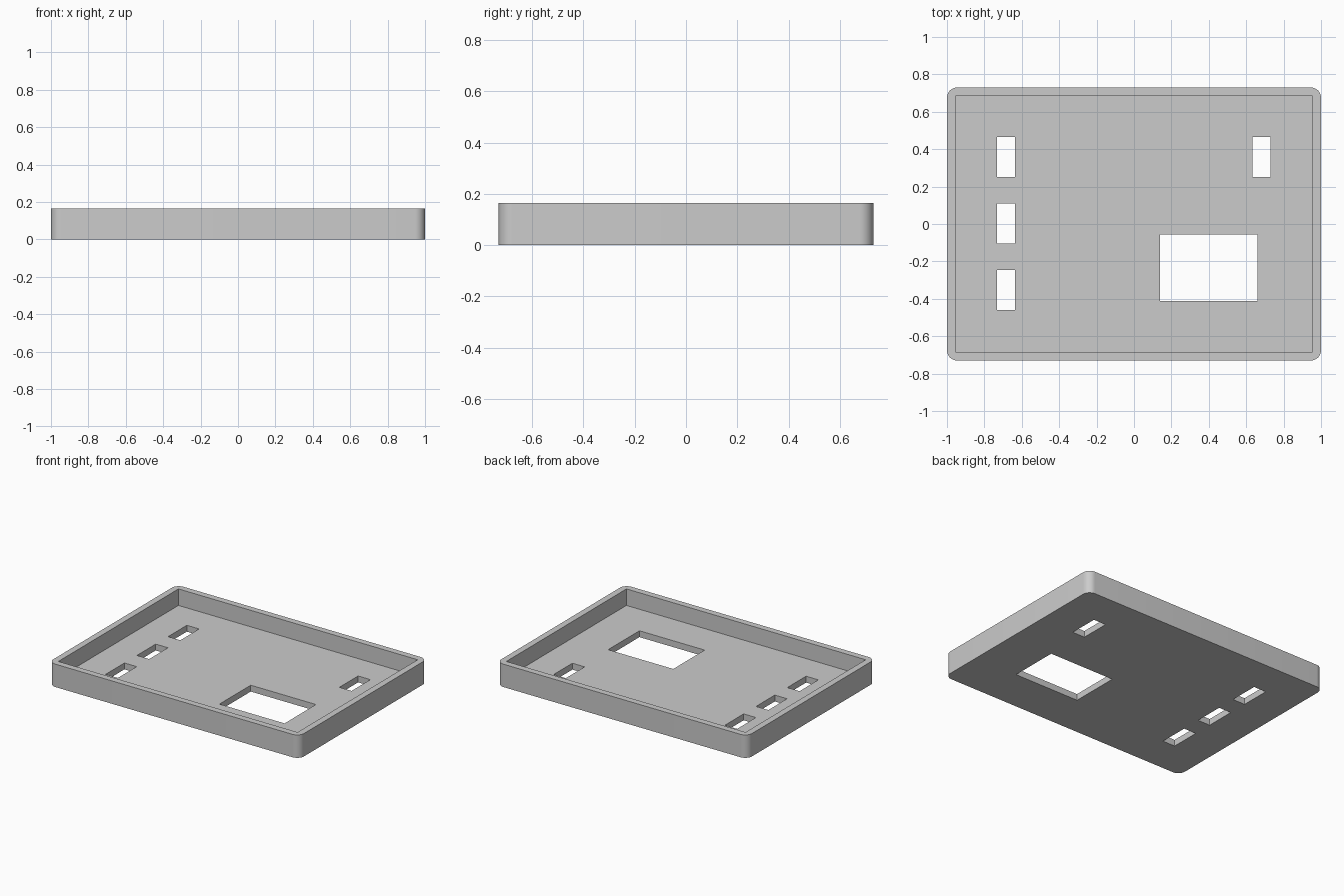
import bpy
import bmesh
import math
from mathutils import Matrix, Vector

if "Cube" in bpy.data.objects:
    bpy.data.objects.remove(bpy.data.objects["Cube"], do_unlink=True)

WIDTH, DEPTH, HEIGHT = 2.0, 1.46, 0.165
WALL, FLOOR, CORNER = 0.046, 0.046, 0.055

grey = bpy.data.materials.new("light grey plastic")
grey.use_nodes = True
colour = (0.6, 0.6, 0.6, 1.0)
grey.diffuse_color = colour
grey.node_tree.nodes["Principled BSDF"].inputs["Base Color"].default_value = colour


def box(name, low, high, corner=0.0):
    """Box between two opposite corners, with optional rounded upright edges."""
    low, high = Vector(low), Vector(high)
    bm = bmesh.new()
    place = Matrix.Translation((low + high) / 2) @ Matrix.Diagonal((*(high - low), 1))
    bmesh.ops.create_cube(bm, size=1, matrix=place)
    if corner:
        upright = [e for e in bm.edges
                   if abs(e.verts[0].co.z - e.verts[1].co.z) > 0.01]
        bmesh.ops.bevel(bm, geom=upright, offset=corner, segments=10,
                        profile=0.5, affect='EDGES')
    mesh = bpy.data.meshes.new(name)
    bm.to_mesh(mesh)
    bm.free()
    mesh.materials.append(grey)
    obj = bpy.data.objects.new(name, mesh)
    bpy.context.collection.objects.link(obj)
    return obj


def cut(target, low, high):
    """Remove a box from the target, then delete the cutter."""
    cutter = box("cutter", low, high)
    cutter.hide_render = True
    mod = target.modifiers.new("cut", 'BOOLEAN')
    mod.operation = 'DIFFERENCE'
    mod.solver = 'EXACT'
    mod.object = cutter
    bpy.context.view_layer.objects.active = target
    bpy.ops.object.modifier_apply(modifier=mod.name)
    bpy.data.objects.remove(cutter, do_unlink=True)


# Outer shell with rounded upright corners
x, y = WIDTH / 2, DEPTH / 2
tray = box("enclosure_tray", (-x, -y, 0), (x, y, HEIGHT), CORNER)

# Square-cornered inside
cut(tray, (WALL - x, WALL - y, FLOOR), (x - WALL, y - WALL, HEIGHT + 0.1))

# Slots: three on the right-hand side, one on the left
for sx, sy in [(-0.684, 0.357), (-0.684, 0.002), (-0.684, -0.354), (0.682, 0.357)]:
    cut(tray, (sx - 0.049, sy - 0.107, -0.1), (sx + 0.049, sy + 0.107, 0.1))

# Display window
cut(tray, (0.14, -0.412, -0.1), (0.66, -0.055, 0.1))

# Smooth corners, crisp edges
bpy.ops.object.select_all(action='DESELECT')
tray.select_set(True)
bpy.context.view_layer.objects.active = tray
bpy.ops.object.shade_smooth_by_angle(angle=math.radians(30))
